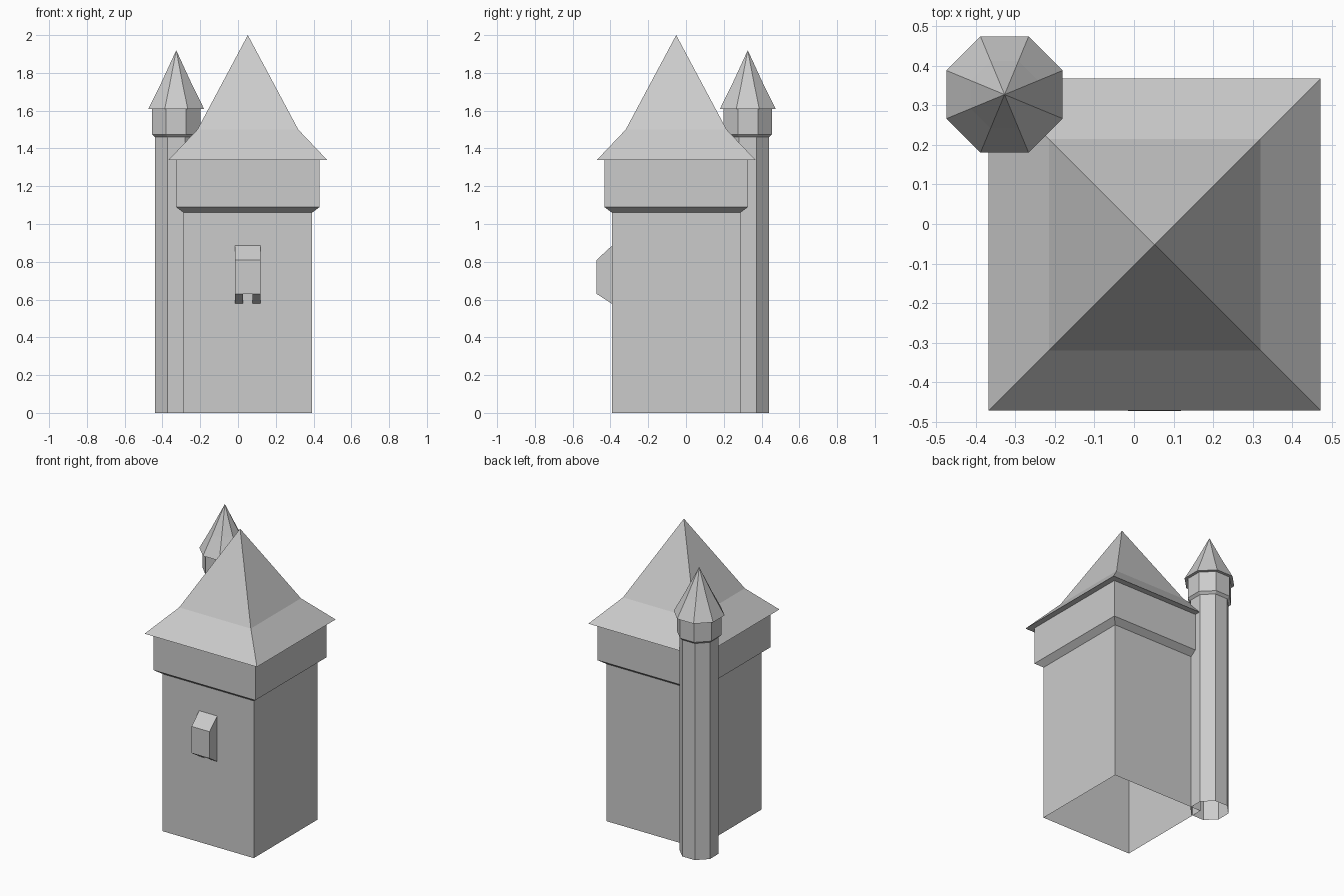
import bpy
import bmesh
from math import cos, sin, pi

cube = bpy.data.objects.get("Cube")
if cube:
    bpy.data.objects.remove(cube, do_unlink=True)

stone = bpy.data.materials.new("grey_stone")
stone.use_nodes = True
GREY = (0.6, 0.6, 0.6, 1)
stone.diffuse_color = GREY
stone.node_tree.nodes["Principled BSDF"].inputs["Base Color"].default_value = GREY


def finish(name, bm):
    bmesh.ops.recalc_face_normals(bm, faces=bm.faces)
    mesh = bpy.data.meshes.new(name)
    bm.to_mesh(mesh)
    bm.free()
    mesh.materials.append(stone)
    obj = bpy.data.objects.new(name, mesh)
    bpy.context.collection.objects.link(obj)
    return obj


def loft(name, centre, sides, profile):
    """Stack regular rings given as (centre-to-flat distance, height); 0 makes a tip."""
    bm = bmesh.new()
    rings = []
    for apothem, z in profile:
        r = apothem / cos(pi / sides)
        count = sides if apothem else 1
        angles = [(i + 0.5) * 2 * pi / sides for i in range(count)]
        rings.append([bm.verts.new((centre[0] + r * cos(a), centre[1] + r * sin(a), z))
                      for a in angles])
    for low, high in zip(rings, rings[1:]):
        for i in range(sides):
            j = (i + 1) % sides
            if len(high) == 1:
                bm.faces.new((low[i], low[j], high[0]))
            else:
                bm.faces.new((low[i], low[j], high[j], high[i]))
    return finish(name, bm)


def extrude_side(name, x0, x1, profile):
    """Extrude a (y, z) outline from x0 to x1."""
    bm = bmesh.new()
    face = bm.faces.new([bm.verts.new((x0, y, z)) for y, z in profile])
    new = bmesh.ops.extrude_face_region(bm, geom=[face])["geom"]
    verts = [v for v in new if isinstance(v, bmesh.types.BMVert)]
    bmesh.ops.translate(bm, verts=verts, vec=(x1 - x0, 0, 0))
    return finish(name, bm)


# Main square tower: open-bottomed walls, flared upper storey, kinked roof
KEEP = (0.052, -0.052)
WALL, STOREY = 0.34, 0.38
loft("tower_walls", KEEP, 4, [(WALL, 0), (WALL, 1.06)])
loft("upper_storey", KEEP, 4, [(WALL, 1.06), (STOREY, 1.09), (STOREY, 1.34)])
loft("tower_roof", KEEP, 4, [(STOREY, 1.34), (0.419, 1.34), (0.267, 1.5), (0, 2)])

# Octagonal stair turret on the back right corner
TURRET = (-0.327, 0.327)
SHAFT, HEAD = 0.113, 0.128
loft("turret_shaft", TURRET, 8, [(SHAFT, 0), (SHAFT, 1.46)])
loft("turret_head", TURRET, 8, [(SHAFT, 1.46), (HEAD, 1.475), (HEAD, 1.61)])
loft("turret_roof", TURRET, 8, [(HEAD, 1.61), (0.147, 1.61), (0.085, 1.735), (0, 1.92)])

# Small projecting bay on the front wall, carried by two brackets
front = KEEP[1] - WALL
out = -0.473
half = 0.067
extrude_side("bay_box", KEEP[0] - half, KEEP[0] + half,
             [(front, 0.63), (out, 0.63), (out, 0.81), (front, 0.885)])
for side, name in ((-1, "right_bracket"), (1, "left_bracket")):
    extrude_side(name, KEEP[0] + side * half, KEEP[0] + side * 0.025,
                 [(front, 0.63), (out, 0.63), (front, 0.578)])
